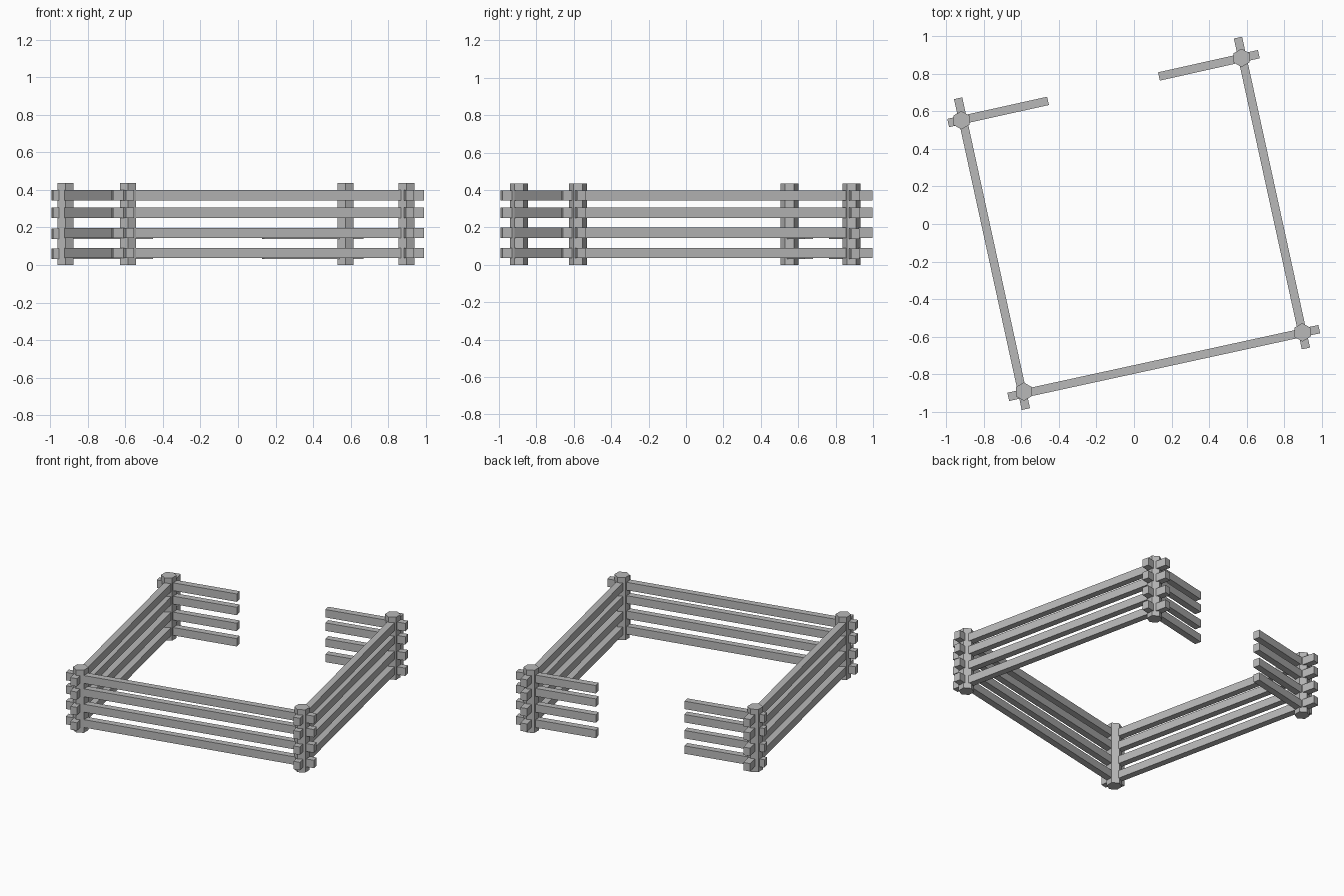
import bpy
import math
from mathutils import Vector

cube = bpy.data.objects.get("Cube")
if cube:
    bpy.data.objects.remove(cube, do_unlink=True)

# One flat grey for all the timber
grey = bpy.data.materials.new("weathered_grey_wood")
grey.use_nodes = True
colour = (0.48, 0.48, 0.48, 1)
grey.diffuse_color = colour
grey.node_tree.nodes["Principled BSDF"].inputs["Base Color"].default_value = colour

POST_RADIUS, POST_HEIGHT = 0.049, 0.436
RAIL_WIDTH, RAIL_HEIGHT = 0.045, 0.055
RAIL_LEVELS = (0.064, 0.171, 0.278, 0.371)


def add_post(name, x, y):
    """Six-sided upright post."""
    bpy.ops.mesh.primitive_cylinder_add(
        vertices=6, radius=POST_RADIUS, depth=POST_HEIGHT,
        location=(x, y, POST_HEIGHT / 2))
    post = bpy.context.object
    post.name = name
    post.data.materials.append(grey)


def add_rails(name, start, end, low_drop=0.0):
    """Stack of four square rails between two plan points."""
    a, b = Vector(start), Vector(end)
    run, mid = b - a, (a + b) / 2
    for i, level in enumerate(RAIL_LEVELS):
        z = level - (low_drop if i < 2 else 0)
        bpy.ops.mesh.primitive_cube_add(
            size=1, location=(mid.x, mid.y, z),
            rotation=(0, 0, math.atan2(run.y, run.x)))
        rail = bpy.context.object
        rail.name = f"{name}_{i + 1}"
        rail.scale = (run.length, RAIL_WIDTH, RAIL_HEIGHT)
        rail.data.materials.append(grey)


# Corner posts
add_post("front_right_post", -0.587, -0.893)
add_post("front_left_post", 0.897, -0.577)
add_post("back_right_post", -0.92, 0.553)
add_post("back_left_post", 0.573, 0.885)

# Full-length sides, overshooting the posts
add_rails("front_rail", (-0.67, -0.921), (0.987, -0.56))
add_rails("right_rail", (-0.937, 0.67), (-0.576, -0.986))
add_rails("left_rail", (0.554, 0.993), (0.916, -0.663))

# Short back rails either side of the opening
add_rails("back_right_rail", (-0.99, 0.538), (-0.458, 0.656), 0.004)
add_rails("back_left_rail", (0.665, 0.905), (0.133, 0.786), 0.004)
